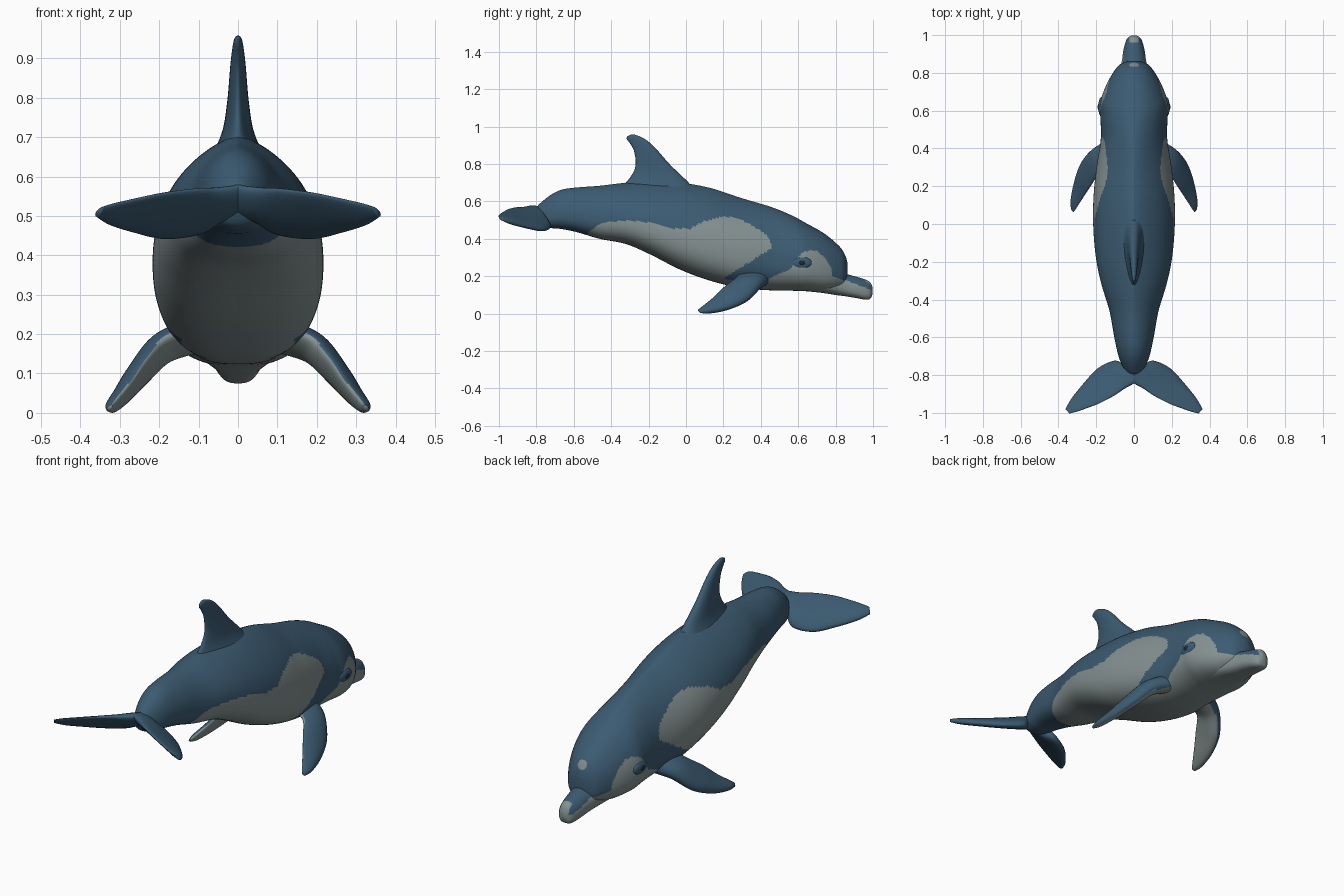
import bpy, bmesh, math
from mathutils import Vector

if "Cube" in bpy.data.objects:
    bpy.data.objects.remove(bpy.data.objects["Cube"])


def material(name, rgb):
    m = bpy.data.materials.new(name)
    m.diffuse_color = (*rgb, 1)
    m.use_nodes = True
    m.node_tree.nodes["Principled BSDF"].inputs["Base Color"].default_value = m.diffuse_color
    return m


BLUE = material("slate blue skin", (0.045, 0.105, 0.167))
GREY = material("pale grey skin", (0.235, 0.285, 0.285))
DARK = material("dark eye", (0.012, 0.022, 0.035))


def spline(rows, n):
    """Catmull-Rom resampling of rows of numbers, n steps per gap."""
    out = []
    for i in range(len(rows) - 1):
        a, b, c, d = (rows[min(max(k, 0), len(rows) - 1)] for k in range(i - 1, i + 3))
        for s in range(n):
            t = s / n
            out.append([0.5 * (2 * q + (r - p) * t + (2 * p - 5 * q + 4 * r - u) * t * t
                               + (3 * q - p - 3 * r + u) * t ** 3)
                        for p, q, r, u in zip(a, b, c, d)])
    return out + [list(rows[-1])]


def curve_at(pts, y):
    """Piecewise linear value along y."""
    if y <= pts[0][0]:
        return pts[0][1]
    for (a, za), (b, zb) in zip(pts, pts[1:]):
        if y <= b:
            return za + (zb - za) * (y - a) / (b - a)
    return pts[-1][1]


def loft(name, rings, rule=lambda c, n: 0, mirror=False):
    bm = bmesh.new()
    vs = [[bm.verts.new(p) for p in r] for r in rings]
    k = len(rings[0])
    for a, b in zip(vs, vs[1:]):
        for j in range(k):
            bm.faces.new((a[j], a[(j + 1) % k], b[(j + 1) % k], b[j]))
    bm.faces.new(vs[0])
    bm.faces.new(vs[-1])
    bmesh.ops.recalc_face_normals(bm, faces=bm.faces[:])
    bm.normal_update()
    for f in bm.faces:
        f.material_index = rule(f.calc_center_median(), f.normal)
        f.smooth = True
    me = bpy.data.meshes.new(name)
    bm.to_mesh(me)
    bm.free()
    me.materials.append(BLUE)
    me.materials.append(GREY)
    ob = bpy.data.objects.new(name, me)
    bpy.context.collection.objects.link(ob)
    if mirror:
        ob.modifiers.new("mirror", 'MIRROR').use_mirror_merge = False
    return ob


# How far the back narrows towards the spine, along y
RIDGE = [(-.75, 1), (-.5, 1.25), (-.3, 1.5), (.3, 1.5), (.6, 1.1), (.8, 1)]


def hull_rings(rows, n, k, mid, low):
    """Rings across y from (y, top, bottom, half width); low = fullness of the underside."""
    rings = []
    for y, top, bot, w in spline(rows, n):
        zm = bot + mid * (top - bot)
        ring = []
        for j in range(k):
            t = 2 * math.pi * j / k
            c, s = math.cos(t), math.sin(t)
            e = curve_at(RIDGE, y) if s >= 0 else low
            x = w * math.copysign(abs(c) ** e, c)
            z = zm + (top - zm) * s if s >= 0 else zm - (zm - bot) * abs(s) ** low
            ring.append((x, y, z))
        rings.append(ring)
    return rings


def fin_rings(rows, n=8, k=28):
    """Rings from (leading xyz, trailing xyz, half thickness)."""
    rows = spline([(*a, *b, t) for a, b, t in rows], n)
    mids = [(Vector(r[:3]) + Vector(r[3:6])) / 2 for r in rows]
    rings = []
    for i, r in enumerate(rows):
        chord = Vector(r[:3]) - Vector(r[3:6])
        span = mids[min(i + 1, len(mids) - 1)] - mids[max(i - 1, 0)]
        nrm = span.cross(chord).normalized()
        ring = []
        for j in range(k):
            t = 2 * math.pi * j / k
            c, s = math.cos(t), math.sin(t)
            ring.append(mids[i] + chord * c / 2 + nrm * (r[6] * s * (1 + 0.3 * c)))
        rings.append(ring)
    return rings


# Colour borders: flank patch, and face / throat patch
FLANK = [(-.56, .40), (-.515, .44), (-.47, .475), (-.43, .49), (-.3, .499), (-.19, .487),
         (-.07, .455), (.02, .455), (.1, .495), (.2, .52), (.27, .512), (.33, .485), (.42, .43),
         (.45, .395), (.46, .36)]
FACE = [(.1, .20), (.33, .17), (.42, .17), (.47, .20), (.56, .24), (.585, .285), (.62, .325),
        (.66, .34), (.70, .336), (.74, .30), (.775, .245), (.785, .20), (.864, .17)]


def body_rule(c, n):
    if (c - Vector((0, .845, .325))).length < .025:
        return 1
    if c.y < -.54:
        return 0
    if c.y < .29 + (c.z - .245) * 1.6 and c.y < .455 and c.z < curve_at(FLANK, c.y):
        return 1
    return int(c.y > .1 and c.z < curve_at(FACE, c.y))


def beak_rule(c, n):
    tip = c.y > .96 and abs(c.x) < .025
    return int(tip or c.z < .125 + (.995 - c.y) * .38)


# Body with the rounded forehead
loft("body", hull_rings([
    (-.805, .56, .515, .012), (-.78, .59, .475, .045), (-.72, .637, .458, .075),
    (-.66, .664, .452, .092), (-.58, .675, .435, .108), (-.46, .684, .40, .13),
    (-.32, .70, .372, .172), (-.19, .705, .316, .200), (-.03, .70, .235, .215),
    (.13, .672, .176, .215), (.29, .62, .138, .200), (.45, .572, .125, .176),
    (.56, .528, .123, .178), (.64, .485, .120, .180), (.74, .428, .118, .145),
    (.82, .36, .135, .098), (.85, .315, .15, .066), (.864, .27, .18, .025)],
    17, 160, .37, .8), body_rule)

# Beak
loft("beak", hull_rings([
    (.60, .25, .124, .12), (.72, .255, .112, .10), (.80, .236, .10, .078),
    (.86, .212, .092, .065), (.92, .195, .082, .056), (.96, .182, .075, .046),
    (.985, .168, .08, .034), (.998, .14, .105, .012)], 10, 64, .45, .72), beak_rule)

# Dorsal fin
loft("dorsal_fin", fin_rings([
    ((0, .06, .65), (0, -.37, .65), .065), ((0, .005, .71), (0, -.30, .727), .038),
    ((0, -.085, .797), (0, -.27, .79), .026), ((0, -.166, .888), (0, -.277, .866), .019),
    ((0, -.22, .934), (0, -.298, .908), .014), ((0, -.27, .956), (0, -.317, .934), .009),
    ((0, -.297, .957), (0, -.313, .948), .003)]))

# Flippers: blue outside and on the leading edge, pale inside
OUT = Vector((.7, .5, .45))
loft("flippers", fin_rings([
    ((.12, .45, .18), (.11, .28, .22), .042), ((.20, .405, .145), (.185, .265, .19), .037),
    ((.268, .33, .07), (.232, .20, .14), .03), ((.307, .23, .025), (.272, .138, .08), .023),
    ((.328, .13, .005), (.308, .082, .035), .016), ((.33, .076, .005), (.32, .063, .02), .005)]),
    lambda c, n: int(n.dot(OUT) < -.05), mirror=True)


# Tail flukes: swept outline on a tilted, drooping plane
def fluke_pt(x, y):
    return (x, y, .506 + .60 * (-.73 - y) - .43 * x)


FLUKE = [((-.01, -.72), (-.01, -.838), .032), ((.045, -.745), (.05, -.87), .03),
         ((.10, -.725), (.10, -.905), .027), ((.19, -.765), (.18, -.948), .022),
         ((.27, -.85), (.25, -.975), .018), ((.33, -.925), (.31, -.995), .014),
         ((.362, -.98), (.342, -1.003), .007)]
loft("tail_flukes", fin_rings([(fluke_pt(*a), fluke_pt(*b), t) for a, b, t in FLUKE]), mirror=True)

# Eyes: a blue lid with a dark pupil
for part, x, size, mat in (("eyelid", .172, (.017, .052, .032), BLUE),
                           ("pupil", .18, (.013, .022, .016), DARK)):
    for side in (-1, 1):
        bpy.ops.mesh.primitive_uv_sphere_add(segments=24, ring_count=16, radius=1,
                                             location=(side * x, .62, .272))
        ob = bpy.context.object
        ob.name = f"{part}_{'right' if side > 0 else 'left'}"
        ob.scale = size
        ob.data.materials.append(mat)
        bpy.ops.object.shade_smooth()
